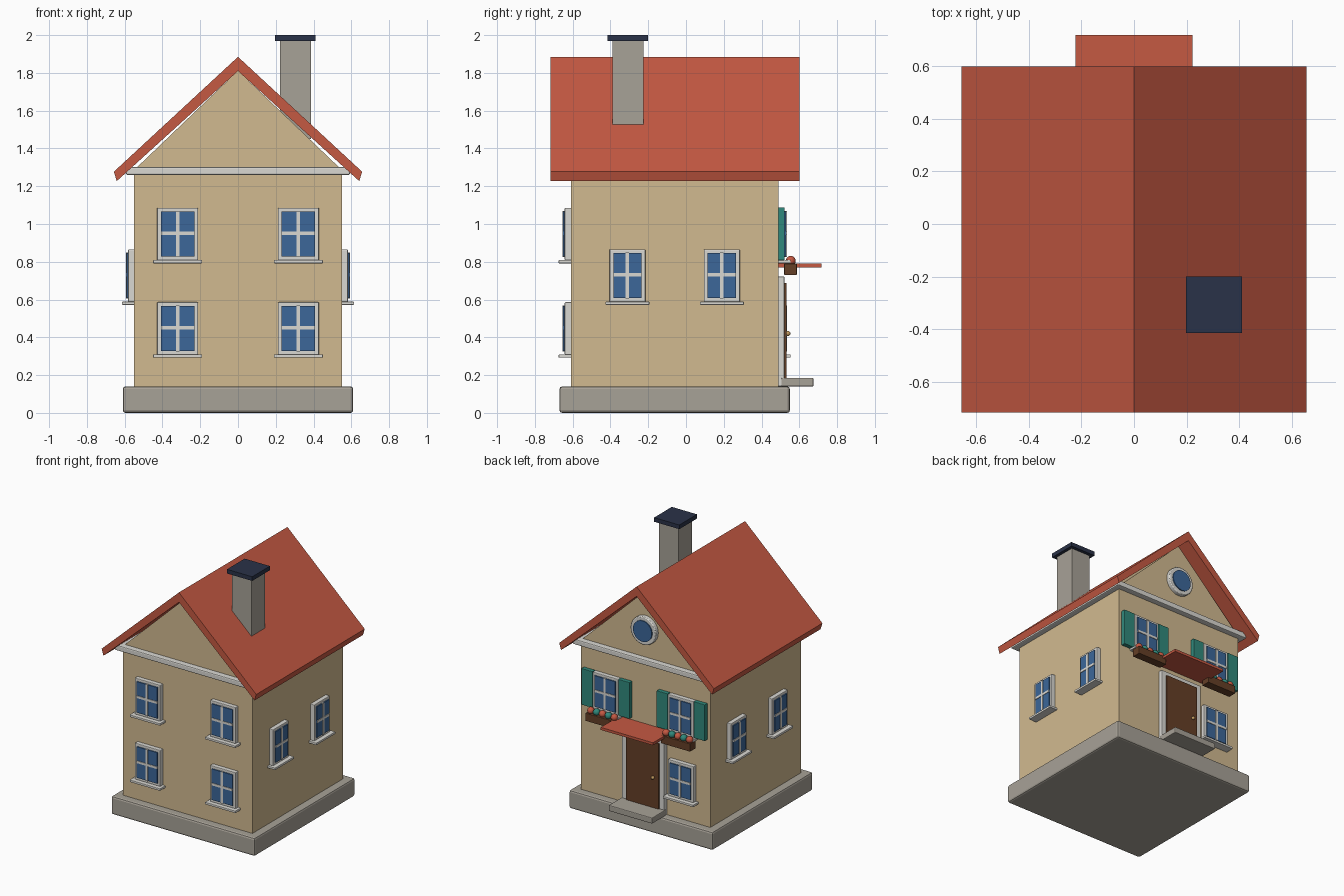
import bpy, bmesh, math
from mathutils import Matrix, Vector

cube = bpy.data.objects.get("Cube")
if cube:
    bpy.data.objects.remove(cube, do_unlink=True)


def material(name, r, g, b):
    m = bpy.data.materials.new(name)
    m.use_nodes = True
    m.diffuse_color = (r, g, b, 1)
    m.node_tree.nodes["Principled BSDF"].inputs["Base Color"].default_value = (r, g, b, 1)
    return m


WALL = material("tan plaster", .64, .49, .28)
ROOF = material("red tile", .56, .10, .055)
STONE = material("grey stone", .39, .36, .31)
TRIM = material("white trim", .70, .69, .65)
GLASS = material("blue glass", .045, .135, .32)
TEAL = material("teal paint", .03, .25, .20)
WOOD = material("brown wood", .13, .05, .02)
CAP = material("navy metal", .023, .032, .065)
BRASS = material("brass", .55, .33, .12)

CENTRE_Y = -0.06   # middle of the house body
HALF = 0.55        # half width of the body


def finish(name, bm, mat, bevel=0, smooth=False):
    """Turn a bmesh into a named object with one material."""
    bmesh.ops.recalc_face_normals(bm, faces=bm.faces)
    mesh = bpy.data.meshes.new(name)
    bm.to_mesh(mesh)
    bm.free()
    mesh.materials.append(mat)
    obj = bpy.data.objects.new(name, mesh)
    bpy.context.collection.objects.link(obj)
    if bevel:
        mod = obj.modifiers.new("soft edges", 'BEVEL')
        mod.width = bevel
        mod.segments = 2
    if smooth:
        bpy.ops.object.select_all(action='DESELECT')
        obj.select_set(True)
        bpy.context.view_layer.objects.active = obj
        bpy.ops.object.shade_smooth_by_angle()
    return obj


def box(name, x, y, z, mat, bevel=0, place=Matrix()):
    """Box from (low, high) ranges on each axis."""
    bm = bmesh.new()
    bmesh.ops.create_cube(bm, size=1)
    lo, hi = Vector((x[0], y[0], z[0])), Vector((x[1], y[1], z[1]))
    for v in bm.verts:
        v.co = place @ Vector([l if c < 0 else h for c, l, h in zip(v.co, lo, hi)])
    return finish(name, bm, mat, bevel)


def prism(name, outline, y0, y1, mat):
    """Extrude an x-z outline along y."""
    bm = bmesh.new()
    face = bm.faces.new([bm.verts.new((x, y0, z)) for x, z in outline])
    out = bmesh.ops.extrude_face_region(bm, geom=[face])
    verts = [e for e in out["geom"] if isinstance(e, bmesh.types.BMVert)]
    bmesh.ops.translate(bm, vec=(0, y1 - y0, 0), verts=verts)
    return finish(name, bm, mat)


def disc(name, radius, y0, y1, z, mat, bevel=0):
    """Round plate facing along y."""
    bm = bmesh.new()
    bmesh.ops.create_cone(bm, cap_ends=True, segments=32, radius1=radius, radius2=radius, depth=y1 - y0,
                          matrix=Matrix.Translation((0, (y0 + y1) / 2, z)) @ Matrix.Rotation(math.pi / 2, 4, 'X'))
    return finish(name, bm, mat, bevel, True)


def ball(name, at, radius, mat):
    bm = bmesh.new()
    bmesh.ops.create_uvsphere(bm, u_segments=16, v_segments=10, radius=radius, matrix=Matrix.Translation(at))
    return finish(name, bm, mat, 0, True)


def wall_matrix(side):
    """Wall space: u along the wall, -y outward; side counts quarter turns from the front."""
    return (Matrix.Translation((0, CENTRE_Y, 0)) @ Matrix.Rotation(side * math.pi / 2, 4, 'Z')
            @ Matrix.Translation((0, -HALF, 0)))


def window(name, side, u, z, width):
    """Four-pane window; z is the bottom of the frame."""
    place = wall_matrix(side)
    w, top = width / 2, z + .28
    glass = w - .02
    mid = z + .145
    box(name + "_frame", (u - w, u + w), (-.032, .01), (z, top), TRIM, .005, place)
    box(name + "_glass", (u - glass, u + glass), (-.04, -.03), (z + .022, top - .02), GLASS, 0, place)
    box(name + "_upright_bar", (u - .009, u + .009), (-.044, -.03), (z + .02, top - .018), TRIM, 0, place)
    box(name + "_cross_bar", (u - glass, u + glass), (-.044, -.03), (mid - .009, mid + .009), TRIM, 0, place)
    box(name + "_sill", (u - w - .021, u + w + .021), (-.064, .01), (z - .014, z + .003), TRIM, .003, place)


# Body, base and cornice
box("stone_base", (-.61, .61), (-.67, .55), (0, .14), STONE, .014)
box("house_walls", (-HALF, HALF), (CENTRE_Y - HALF, CENTRE_Y + HALF), (.13, 1.27), WALL)
box("cornice", (-.593, .593), (-.652, .532), (1.26, 1.302), TRIM, .008)
prism("gable", [(-.535, 1.30), (.535, 1.30), (0, 1.812)], -.61, .49, WALL)

# Roof and chimney
prism("roof", [(0, 1.885), (.657, 1.277), (.642, 1.227), (0, 1.81), (-.642, 1.227), (-.657, 1.277)],
      -.717, .60, ROOF)
box("chimney", (.222, .387), (-.39, -.225), (1.45, 1.975), STONE, .003)
box("chimney_cap", (.197, .411), (-.415, -.2), (1.968, 2.0), CAP)

# Windows on the front, both sides and the back
for label, u in (("right", -.32), ("left", .32)):
    window("front_upper_window_" + label, 0, u, .806, .217)
    window("front_lower_window_" + label, 0, u, .306, .217)
    window("back_upper_window_" + label, 2, -u, .806, .217)
for side, label in ((1, "left"), (3, "right")):
    for spot, u in (("a", -.25), ("b", .25)):
        window(label + "_side_window_" + spot, side, u, .586, .19)
window("back_lower_window", 2, .32, .306, .217)

# Shutters, flower boxes and flowers at the back
for label, x in (("right", -.32), ("left", .32)):
    for spot, s in (("inner", -1), ("outer", 1)):
        c = x + s * .158
        box(f"shutter_{label}_{spot}", (c - .047, c + .047), (.488, .522), (.808, 1.087), TEAL, .003)
    box("flower_box_" + label, (x - .125, x + .125), (.52, .587), (.73, .79), WOOD, .003)
    for i in range(5):
        ball(f"flower_{label}_{i + 1}", (x + (i - 2) * .05, .555, .805), .026, TEAL if i % 2 else ROOF)

# Door, step and awning
box("door_frame", (-.18, .18), (.48, .521), (.14, .722), TRIM, .005)
box("door", (-.14, .14), (.50, .532), (.145, .688), WOOD, .003)
ball("door_knob", (-.095, .54, .42), .013, BRASS)
box("door_step", (-.185, .185), (.505, .675), (.14, .186), STONE, .006)
box("awning", (-.222, .222), (.48, .718), (.77, .79), ROOF)

# Round gable window
disc("round_window_frame", .108, .48, .522, 1.515, TRIM, .006)
disc("round_window_glass", .08, .518, .53, 1.515, GLASS)
